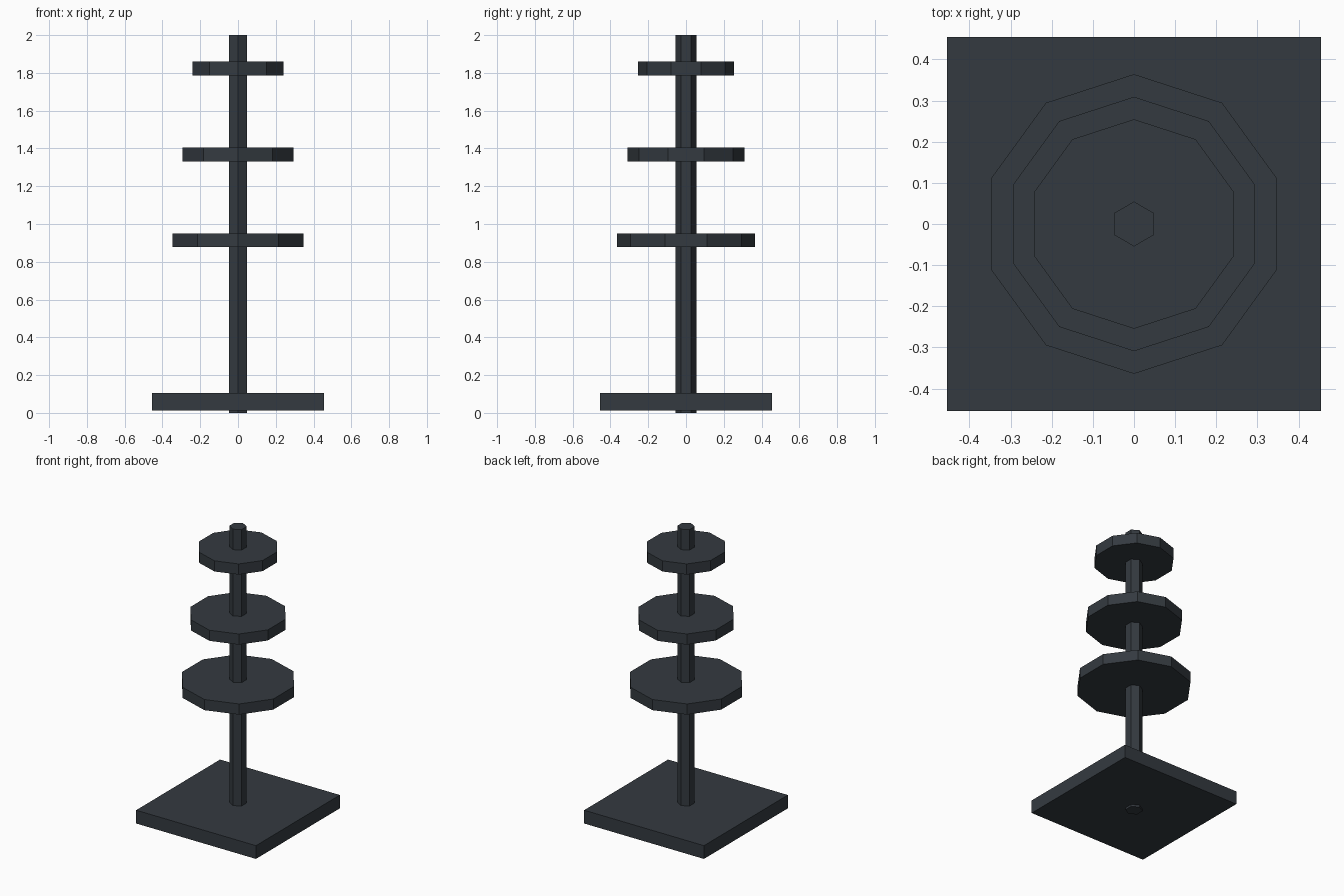
import bpy

cube = bpy.data.objects.get("Cube")
if cube:
    bpy.data.objects.remove(cube, do_unlink=True)

# One dark slate colour for the whole stand
COLOUR = (0.034, 0.042, 0.051, 1)
slate = bpy.data.materials.new("dark_slate")
slate.use_nodes = True
slate.diffuse_color = COLOUR
slate.node_tree.nodes["Principled BSDF"].inputs["Base Color"].default_value = COLOUR


def finish(name):
    obj = bpy.context.object
    obj.name = name
    obj.data.materials.append(slate)


def prism(name, sides, radius, height, z):
    bpy.ops.mesh.primitive_cylinder_add(
        vertices=sides, radius=radius, depth=height, location=(0, 0, z))
    finish(name)


# Square base, raised slightly above the foot of the pole
bpy.ops.mesh.primitive_cube_add(size=1, location=(0, 0, 0.059))
bpy.context.object.scale = (0.909, 0.909, 0.091)
bpy.ops.object.transform_apply(location=False, rotation=False, scale=True)
finish("base")

# Hexagonal pole
prism("pole", 6, 0.0545, 2.0, 1.0)

# Three ten-sided tiers, shrinking upward
for name, radius, z in (("lower_tier", 0.364, 0.914),
                        ("middle_tier", 0.309, 1.368),
                        ("upper_tier", 0.2545, 1.823)):
    prism(name, 10, radius, 0.073, z)
